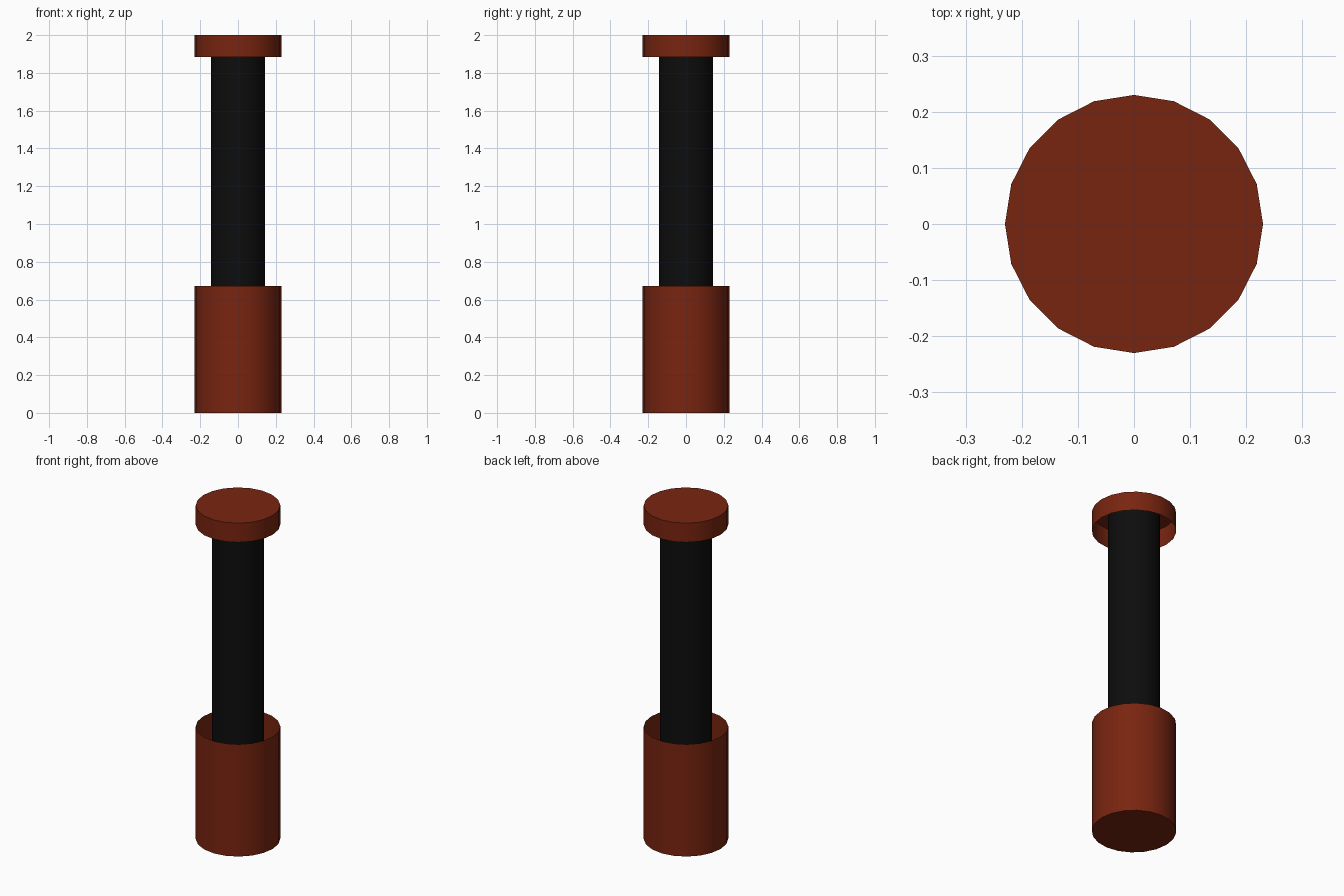
import bpy, bmesh, math

if "Cube" in bpy.data.objects:
    bpy.data.objects.remove(bpy.data.objects["Cube"])

SIDES = 20


def material(name, color):
    m = bpy.data.materials.new(name)
    m.diffuse_color = (*color, 1)
    m.use_nodes = True
    m.node_tree.nodes["Principled BSDF"].inputs["Base Color"].default_value = m.diffuse_color
    return m


def tube(name, radius, z0, z1, mat, bottom=False, top=False):
    """Thin-walled cylinder, optionally closed at either end."""
    bm = bmesh.new()
    rings = []
    for z in (z0, z1):
        rings.append([bm.verts.new((radius * math.cos(2 * math.pi * i / SIDES),
                                    radius * math.sin(2 * math.pi * i / SIDES), z))
                      for i in range(SIDES)])
    low, high = rings
    for i in range(SIDES):
        j = (i + 1) % SIDES
        bm.faces.new((low[i], low[j], high[j], high[i]))
    if bottom:
        bm.faces.new(low[::-1])
    if top:
        bm.faces.new(high)
    mesh = bpy.data.meshes.new(name)
    bm.to_mesh(mesh)
    bm.free()
    mesh.materials.append(mat)
    ob = bpy.data.objects.new(name, mesh)
    bpy.context.collection.objects.link(ob)
    bpy.ops.object.select_all(action='DESELECT')
    ob.select_set(True)
    bpy.context.view_layer.objects.active = ob
    bpy.ops.object.shade_smooth_by_angle(angle=math.radians(30))
    return ob


rust = material("rust_red", (0.19, 0.018, 0.005))
black = material("black", (0.004, 0.004, 0.004))

# open-topped sleeve at the foot
tube("base_sleeve", 0.23, 0.0, 0.673, rust, bottom=True)
# inner rod running into both sleeves
tube("rod", 0.142, 0.005, 1.995, black, bottom=True, top=True)
# cap, open underneath
tube("top_cap", 0.23, 1.885, 2.0, rust, top=True)
